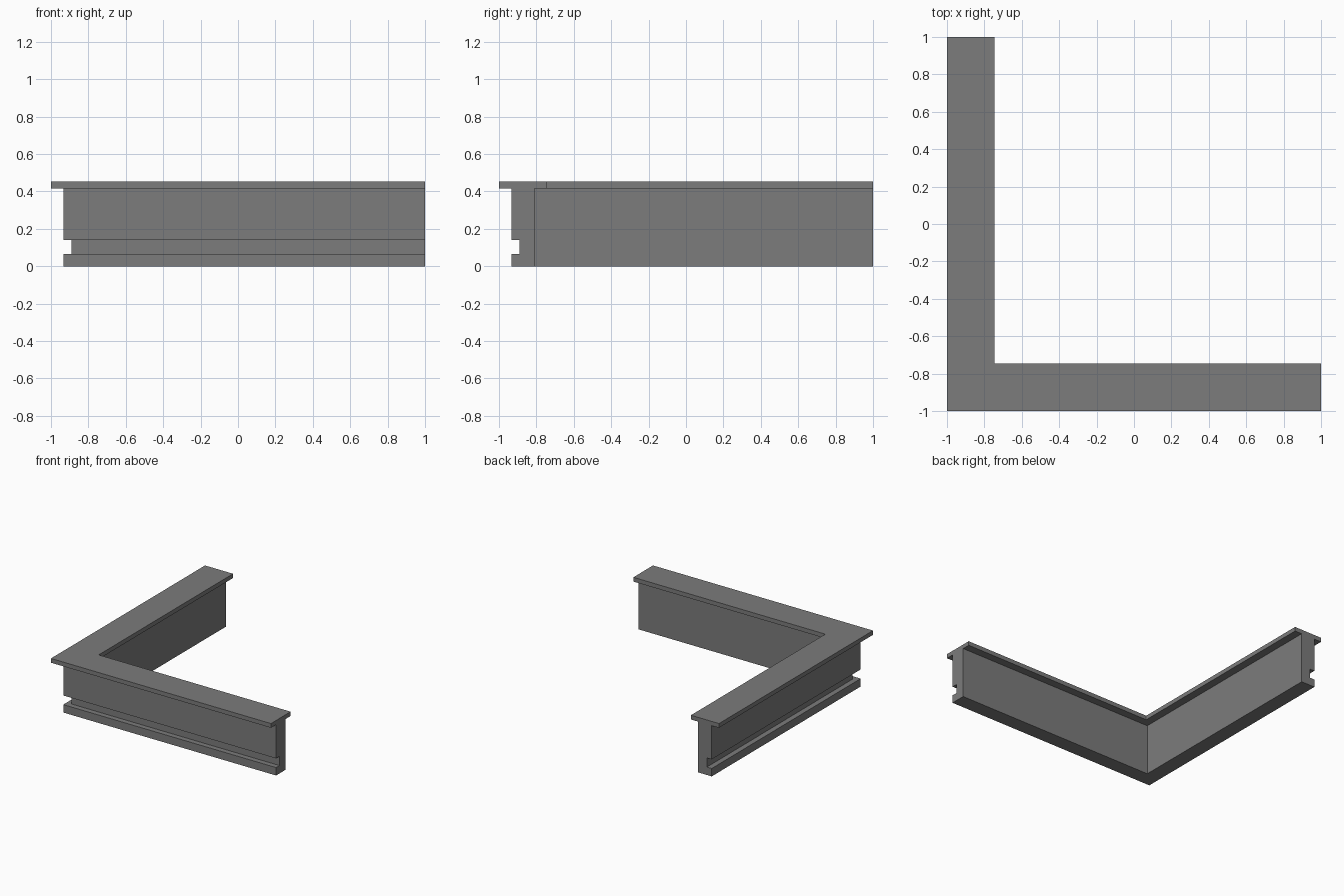
import bpy
import bmesh

cube = bpy.data.objects.get("Cube")
if cube:
    bpy.data.objects.remove(cube, do_unlink=True)

# Single flat grey
grey = bpy.data.materials.new("stone_grey")
grey.use_nodes = True
colour = (0.2, 0.2, 0.2, 1)
grey.diffuse_color = colour
next(n for n in grey.node_tree.nodes
     if n.type == "BSDF_PRINCIPLED").inputs["Base Color"].default_value = colour

# Wall cross-section: (inset from the outer edge, height)
cap_outer, cap_inner = 0.0, 0.255
wall_outer, wall_inner = 0.066, 0.19
groove_depth = 0.11
groove_low, groove_high = 0.065, 0.14
cap_base, top = 0.417, 0.452
profile = [
    (wall_outer, 0), (wall_inner, 0),
    (wall_inner, cap_base), (cap_inner, cap_base),
    (cap_inner, top), (cap_outer, top),
    (cap_outer, cap_base), (wall_outer, cap_base),
    (wall_outer, groove_high), (groove_depth, groove_high),
    (groove_depth, groove_low), (wall_outer, groove_low),
]

# Sweep the section along both arms with a mitred corner
bm = bmesh.new()
back_end = [bm.verts.new((-1 + t, 1, z)) for t, z in profile]
corner = [bm.verts.new((-1 + t, -1 + t, z)) for t, z in profile]
right_end = [bm.verts.new((1, -1 + t, z)) for t, z in profile]
for start, end in ((back_end, corner), (corner, right_end)):
    for i in range(len(profile)):
        j = (i + 1) % len(profile)
        bm.faces.new((start[i], start[j], end[j], end[i]))
bm.faces.new(back_end)
bm.faces.new(right_end)
bmesh.ops.recalc_face_normals(bm, faces=bm.faces)

mesh = bpy.data.meshes.new("corner_wall")
bm.to_mesh(mesh)
bm.free()
mesh.materials.append(grey)
bpy.context.collection.objects.link(bpy.data.objects.new("corner_wall", mesh))
